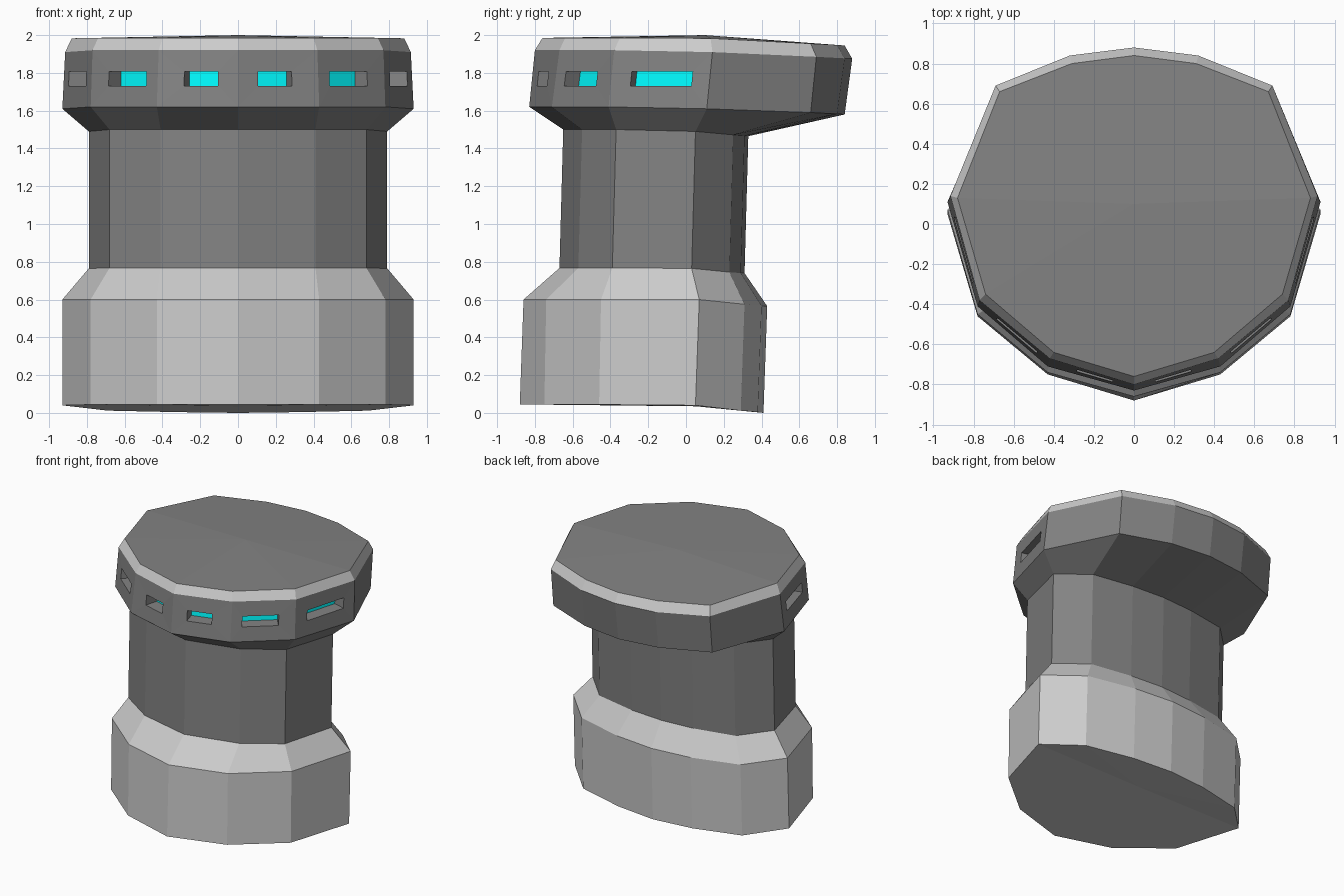
import bpy, bmesh
from mathutils import Vector

if "Cube" in bpy.data.objects:
    bpy.data.objects.remove(bpy.data.objects["Cube"])

# half outlines (front centre -> side -> back centre), mirrored into 12-sided rings
def ring(xs, ys, zs):
    half = [Vector(p) for p in zip(xs, ys, zs)]
    return half + [Vector((-p.x, p.y, p.z)) for p in half[5:0:-1]]

WIDE = (0, .43, .78, .93, .69, .32, 0)
SLIM = (0, .41, .68, .79, .59, .27, 0)
RIM = (0, .42, .77, .915, .69, .32, 0)
CAP = (0, .40, .74, .88, .67, .31, 0)

base_low = ring(WIDE, (-.88, -.75, -.46, .05, .29, .38, .41),
                (.045, .045, .044, .04, .012, .004, 0))
base_top = ring(WIDE, (-.86, -.74, -.45, .07, .31, .40, .43),
                (.60, .60, .60, .60, .575, .567, .565))
neck_low = ring(SLIM, (-.67, -.57, -.39, .03, .23, .29, .31),
                (.767, .767, .767, .765, .745, .74, .74))
neck_top = ring(SLIM, (-.65, -.55, -.37, .05, .25, .31, .33),
                (1.50, 1.50, 1.50, 1.49, 1.472, 1.467, 1.465))
head_low = ring(WIDE, (-.83, -.71, -.41, .11, .66, .80, .84),
                (1.62, 1.62, 1.62, 1.61, 1.59, 1.583, 1.58))
head_rim = ring(RIM, (-.80, -.67, -.38, .14, .69, .84, .88),
                (1.92, 1.92, 1.92, 1.91, 1.885, 1.877, 1.875))
head_cap = ring(CAP, (-.76, -.64, -.35, .13, .66, .80, .84),
                (1.985, 1.985, 1.985, 1.983, 1.955, 1.948, 1.945))

# window span along each front facet, as fractions of its width
SPANS = {0: (.25, .67), 1: (.17, .74), 2: (.20, .82)}
SPANS.update({11 - k: (1 - b, 1 - a) for k, (a, b) in list(SPANS.items())})

def make_material(name, rgb):
    mat = bpy.data.materials.new(name)
    mat.diffuse_color = (*rgb, 1)
    mat.use_nodes = True
    mat.node_tree.nodes["Principled BSDF"].inputs["Base Color"].default_value = mat.diffuse_color
    return mat

def make_object(name, bm, mat=None):
    bmesh.ops.remove_doubles(bm, verts=bm.verts, dist=1e-5)
    me = bpy.data.meshes.new(name)
    bm.to_mesh(me)
    bm.free()
    ob = bpy.data.objects.new(name, me)
    bpy.context.collection.objects.link(ob)
    if mat:
        me.materials.append(mat)
    return ob

def poly(bm, pts):
    bm.faces.new([bm.verts.new(p) for p in pts])

def band(bm, lo, hi, skip=()):
    for i in range(12):
        if i not in skip:
            j = (i + 1) % 12
            poly(bm, (lo[i], lo[j], hi[j], hi[i]))

def fan(bm, r, centre, flip=False):
    for i in range(12):
        p = [r[i], r[(i + 1) % 12], Vector(centre)]
        poly(bm, p[::-1] if flip else p)

dark = make_material("dark_grey", (.226, .226, .226))
cyan = make_material("cyan_glow", (.0, .97, 1.0))

# light base with sloped shoulder, dark closed underside
bm = bmesh.new()
band(bm, base_low, base_top)
band(bm, base_top, neck_low)
make_object("tower_base", bm)
bm = bmesh.new()
fan(bm, base_low, (0, .05, .035), True)
make_object("base_underside", bm)

# straight dark column
bm = bmesh.new()
band(bm, neck_low, neck_top)
make_object("tower_column", bm, dark)

# dark head with framed window pockets, plus glowing panes at the pocket backs
bm, glow = bmesh.new(), bmesh.new()
band(bm, neck_top, head_low)
band(bm, head_low, head_rim, SPANS)
fan(bm, head_cap, (0, .10, 2.0))
for i, (u0, u1) in SPANS.items():
    j = (i + 1) % 12
    outer = [head_low[i], head_low[j], head_rim[j], head_rim[i]]
    def at(u, z):
        lo, hi = outer[0].lerp(outer[1], u), outer[3].lerp(outer[2], u)
        return lo.lerp(hi, (z - lo.z) / (hi.z - lo.z))
    hole = [at(u0, 1.73), at(u1, 1.73), at(u1, 1.808), at(u0, 1.808)]
    n = (hole[1] - hole[0]).cross(hole[3] - hole[0])
    n.z = 0
    back = [p - n.normalized() * .10 for p in hole]
    for a in range(4):
        b = (a + 1) % 4
        poly(bm, (outer[a], outer[b], hole[b], hole[a]))
        poly(bm, (hole[a], hole[b], back[b], back[a]))
    poly(glow, back)
make_object("tower_head", bm, dark)
make_object("window_panes", glow, cyan)

# light bevel trim around the top edge
bm = bmesh.new()
band(bm, head_rim, head_cap)
make_object("top_trim", bm)
